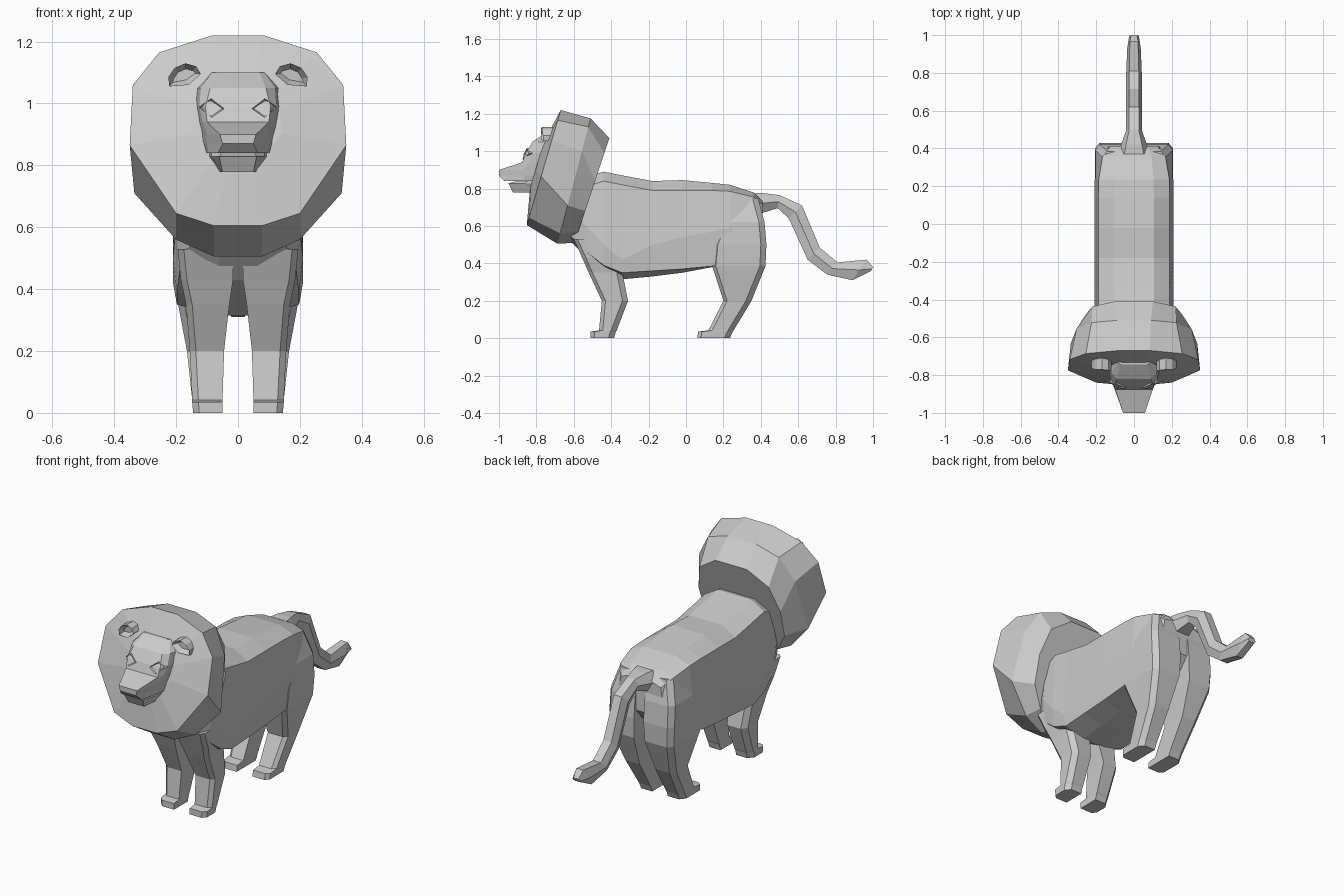
import bpy, bmesh
from mathutils import Vector


def finish(name, bm, pair=False):
    bmesh.ops.recalc_face_normals(bm, faces=bm.faces)
    me = bpy.data.meshes.new(name)
    bm.to_mesh(me)
    bm.free()
    ob = bpy.data.objects.new(name, me)
    bpy.context.collection.objects.link(ob)
    if pair:
        mod = ob.modifiers.new("mirror", 'MIRROR')
        mod.use_mirror_merge = False
    return ob


def sym(half):
    """Complete a ring from its right half."""
    return half + [(-x, y, z) for x, y, z in reversed(half)]


def loft(name, rings, pair=False):
    """Skin equal-length rings with quads and close both ends."""
    bm = bmesh.new()
    rows = [[bm.verts.new(p) for p in r] for r in rings]
    n = len(rows[0])
    for a, b in zip(rows, rows[1:]):
        for i in range(n):
            j = (i + 1) % n
            bm.faces.new((a[i], a[j], b[j], b[i]))
    bm.faces.new(rows[0])
    bm.faces.new(rows[-1])
    return finish(name, bm, pair)


def recessed(name, pts, thick, rim, sink):
    """Pair of raised plates whose front is inset and pushed in."""
    bm = bmesh.new()
    front = [bm.verts.new(p) for p in pts]
    back = [bm.verts.new((x, y + thick, z)) for x, y, z in pts]
    n = len(pts)
    for i in range(n):
        j = (i + 1) % n
        bm.faces.new((front[i], front[j], back[j], back[i]))
    bm.faces.new(back)
    face = bm.faces.new(front)
    bmesh.ops.recalc_face_normals(bm, faces=bm.faces)
    bmesh.ops.inset_region(bm, faces=[face], thickness=rim)
    bmesh.ops.translate(bm, verts=face.verts[:], vec=Vector((0, sink, 0)))
    return finish(name, bm, True)


# body: y, top, top edge, side crease, side bottom, belly, half width
body = [(-.62, .80, .75, .66, .55, .52, .16),
        (-.53, .86, .81, .60, .46, .43, .20),
        (-.44, .89, .84, .50, .39, .37, .21),
        (-.34, .87, .82, .42, .35, .315, .21),
        (-.18, .84, .79, .50, .36, .33, .21),
        (-.02, .845, .79, .54, .37, .35, .21),
        (.14, .83, .79, .57, .385, .38, .21),
        (.235, .82, .785, .59, .42, .41, .208),
        (.36, .78, .755, .62, .48, .48, .185),
        (.41, .73, .71, .63, .54, .54, .14)]
loft("body", [sym([(w * .5, y, t), (w * .9, y, e), (w, y, c),
                   (w * .94, y, s), (w * .35, y, b)])
              for y, t, e, c, s, b, w in body])


# legs: z, front y, back y, inner x, outer x
def leg(name, rows):
    loft(name, [[(i, f, z), (o - .02, f, z), (o, f + .02, z),
                 (o, b - .03, z), (o - .025, b, z), (i, b, z)]
                for z, f, b, i, o in rows], True)


leg("front_legs", [(0, -.51, -.385, .05, .145), (.035, -.51, -.375, .05, .148),
                   (.042, -.465, -.37, .05, .148), (.20, -.45, -.31, .045, .156),
                   (.35, -.52, -.34, .028, .168), (.43, -.555, -.34, .016, .185),
                   (.53, -.60, -.36, .016, .195)])
leg("hind_legs", [(0, .06, .235, .05, .145), (.035, .065, .25, .05, .148),
                  (.042, .12, .255, .05, .148), (.20, .20, .35, .05, .165),
                  (.385, .14, .425, .035, .20), (.50, .15, .43, .03, .207),
                  (.62, .20, .42, .03, .205), (.75, .27, .385, .03, .168)])

# tail: top y, top z, bottom y, bottom z, half width
tail = [(.37, .775, .38, .66, .085), (.42, .775, .41, .67, .07),
        (.50, .765, .49, .695, .042), (.62, .71, .55, .64, .042),
        (.715, .485, .65, .42, .042), (.81, .405, .755, .34, .042),
        (.965, .42, .89, .31, .036), (1.0, .38, .99, .36, .026)]
loft("tail", [sym([(w * .6, ty, tz), (w, (ty + by) / 2, (tz + bz) / 2), (w * .6, by, bz)])
              for ty, tz, by, bz, w in tail])

# mane: tilted twelve-sided rings, each with top y, top z and slope
rim = [(.084, 1.22), (.255, 1.165), (.34, 1.06), (.35, .865), (.2, .645), (.077, .605)]
mid = [(.09, 1.175), (.225, 1.13), (.305, 1.0), (.335, .71), (.2, .56), (.077, .505)]
back = [(.1, 1.07), (.22, .99), (.26, .84), (.25, .68), (.18, .57), (.077, .51)]


def tilted(half, y, top, slope):
    return sym([(x, y - (top - z) * slope, z) for x, z in half])


inner = [(x * .4, .93 + (z - .93) * .4) for x, z in rim]
loft("mane", [tilted(inner, -.71, 1.22, .295), tilted(rim, -.67, 1.22, .295),
              tilted(mid, -.51, 1.175, .265), tilted(back, -.41, 1.07, .33)])


# head and jaw: z, then front, cheek and rear corners as width, y
def head_part(name, rows):
    loft(name, [sym([(w1, y1, z), (w2, y2, z), (w3, -.70, z)])
                for z, w1, y1, w2, y2, w3 in rows])


head_part("head", [(1.10, .07, -.745, .085, -.735, .09),
                   (1.05, .09, -.82, .12, -.79, .145),
                   (.99, .105, -.857, .125, -.82, .145),
                   (.94, .10, -.875, .115, -.84, .142),
                   (.90, .058, -1.0, .10, -.87, .138),
                   (.87, .05, -1.0, .10, -.87, .13),
                   (.84, .065, -.97, .095, -.86, .122)])
head_part("lower_jaw", [(.848, .05, -.88, .088, -.84, .118),
                        (.828, .06, -.95, .085, -.86, .115),
                        (.778, .05, -.925, .06, -.81, .085)])

# ears and eyes
recessed("ears", [(.222, -.76, 1.055), (.225, -.765, 1.085), (.205, -.77, 1.115),
                  (.17, -.77, 1.13), (.135, -.775, 1.12), (.12, -.775, 1.095),
                  (.16, -.775, 1.06)], .07, .018, .03)
recessed("eyes", [(.126, -.84, .988), (.087, -.852, 1.016),
                  (.045, -.868, .983), (.085, -.874, .955)], .05, .011, .012)
